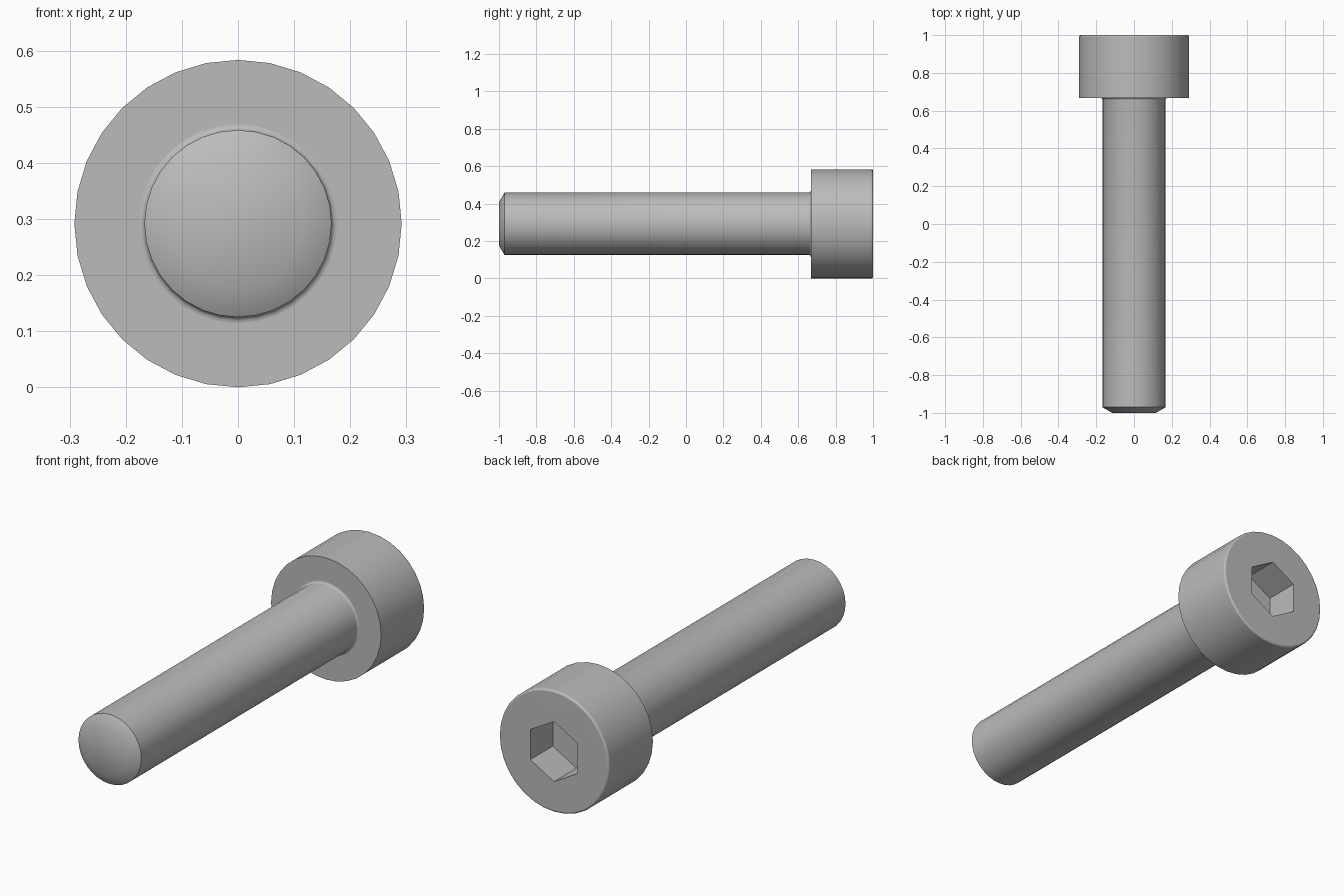
import bpy, bmesh, math

SIDES = 32
HEAD_R, SHANK_R, NECK_R = 0.2917, 0.1667, 0.177
HEAD_Y = 0.667            # underside of the head
SOCKET_R, SOCKET_DEPTH = 0.1443, 0.17
CENTRE_Z = HEAD_R

cube = bpy.data.objects.get("Cube")
if cube:
    bpy.data.objects.remove(cube, do_unlink=True)

steel = bpy.data.materials.new("steel grey")
steel.use_nodes = True
colour = (0.5, 0.5, 0.5, 1)
steel.diffuse_color = colour
steel.node_tree.nodes["Principled BSDF"].inputs["Base Color"].default_value = colour


def ring(bm, radius, y, sides=SIDES):
    """Closed ring of vertices around the screw axis, first one at the top."""
    angles = [2 * math.pi * i / sides for i in range(sides)]
    return [bm.verts.new((radius * math.sin(a), y, CENTRE_Z + radius * math.cos(a)))
            for a in angles]


def skin(bm, rings):
    """Join each ring to the next with quads."""
    for a, b in zip(rings, rings[1:]):
        for i in range(len(a)):
            j = (i + 1) % len(a)
            bm.faces.new((a[i], a[j], b[j], b[i]))


def loop_edges(bm, verts):
    return [bm.edges.get((verts[i - 1], verts[i])) for i in range(len(verts))]


def arc(radius, y, size, start, end, steps=4):
    """Quarter-round profile points as (radius, y)."""
    angles = [math.radians(start + (end - start) * i / steps) for i in range(steps + 1)]
    return [(radius + size * math.cos(a), y + size * math.sin(a)) for a in angles]


def finish(bm, name, angle):
    mesh = bpy.data.meshes.new(name)
    bm.to_mesh(mesh)
    bm.free()
    mesh.materials.append(steel)
    obj = bpy.data.objects.new(name, mesh)
    bpy.context.collection.objects.link(obj)
    bpy.ops.object.select_all(action="DESELECT")
    obj.select_set(True)
    bpy.context.view_layer.objects.active = obj
    bpy.ops.object.shade_smooth_by_angle(angle=math.radians(angle))
    return obj


# Shank: chamfered tip, plain cylinder, small fillet into the head
bm = bmesh.new()
fillet = NECK_R - SHANK_R
profile = [(0.116, -1), (SHANK_R, -0.97)]
profile += arc(NECK_R, HEAD_Y - fillet, fillet, 180, 90)
rings = [ring(bm, r, y) for r, y in profile]
skin(bm, rings)
bm.faces.new(reversed(rings[0]))
bmesh.ops.recalc_face_normals(bm, faces=bm.faces)
# the neck is open, so make sure the tip faces forward
bm.normal_update()
if min(bm.faces, key=lambda f: f.calc_center_median().y).normal.y > 0:
    bmesh.ops.reverse_faces(bm, faces=bm.faces)
finish(bm, "shank", 40)

# Head: underside, wall, softened back edge and hexagonal socket
bm = bmesh.new()
soft = 0.01
profile = [(NECK_R, HEAD_Y), (HEAD_R, HEAD_Y)]
profile += arc(HEAD_R - soft, 1 - soft, soft, 0, 90)
rings = [ring(bm, r, y) for r, y in profile]
skin(bm, rings)
socket = [ring(bm, SOCKET_R, y, 6) for y in (1, 1 - SOCKET_DEPTH)]
skin(bm, socket)
bm.faces.new(socket[1])
bmesh.ops.triangle_fill(bm, use_beauty=True,
                        edges=loop_edges(bm, rings[-1]) + loop_edges(bm, socket[0]))
bmesh.ops.recalc_face_normals(bm, faces=bm.faces)
bm.normal_update()
if min(bm.faces, key=lambda f: f.calc_center_median().y).normal.y > 0:
    bmesh.ops.reverse_faces(bm, faces=bm.faces)
head = finish(bm, "socket_head", 35)
weighted = head.modifiers.new("even shading", "WEIGHTED_NORMAL")
weighted.keep_sharp = True
